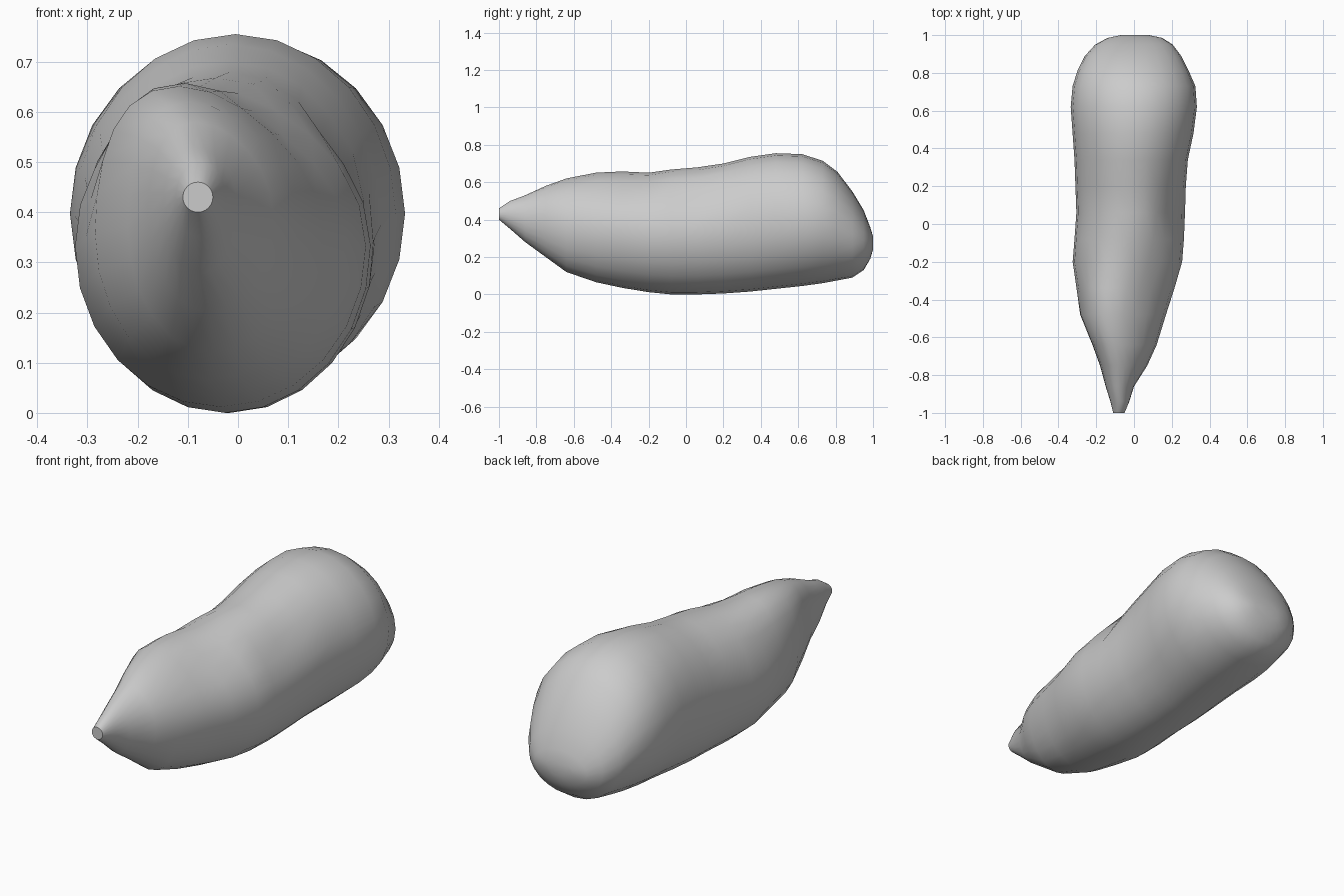
import bpy, bmesh, math
from mathutils import Vector

cube = bpy.data.objects.get("Cube")
if cube:
    bpy.data.objects.remove(cube, do_unlink=True)

SIDES = 24

# Cross-sections along the body: y, x min, x max, z min, z max, lean of the top
SECTIONS = [
    (-1.00, -.11, -.05, .40, .46, 0), (-.94, -.125, -.025, .35, .50, 0),
    (-.86, -.15, .00, .28, .53, -.01), (-.75, -.18, .07, .20, .58, -.03),
    (-.64, -.22, .12, .12, .62, -.05), (-.48, -.285, .17, .065, .652, -.06),
    (-.34, -.305, .215, .035, .66, -.06), (-.20, -.325, .255, .012, .652, -.04),
    (-.08, -.315, .265, .0, .668, -.02), (.06, -.305, .272, .0, .68, 0),
    (.20, -.31, .275, .005, .70, 0), (.34, -.315, .285, .015, .735, 0),
    (.48, -.325, .315, .03, .755, 0), (.62, -.335, .333, .045, .75, 0),
    (.73, -.325, .325, .06, .715, 0), (.81, -.30, .29, .075, .655, 0),
    (.89, -.26, .25, .09, .55, 0), (.95, -.205, .205, .13, .45, 0),
    (.985, -.14, .15, .19, .36, 0), (1.0, -.07, .08, .24, .31, 0),
]

# Shallow hollows in the skin: centre, radius, depth
DENTS = [
    (Vector((.21, .05, .55)), .13, .035),
    (Vector((.10, -.35, .58)), .14, .025),
    (Vector((-.25, -.28, .52)), .10, .03),
]


def ring(bm, y, x0, x1, z0, z1, lean):
    """One elliptical cross-section, with its top leaning sideways."""
    verts = []
    for i in range(SIDES):
        a = math.tau * i / SIDES
        c, s = math.cos(a), math.sin(a)
        p = Vector(((x0 + x1) / 2 + (x1 - x0) / 2 * c + lean * max(s, 0) ** 2,
                    y, (z0 + z1) / 2 + (z1 - z0) / 2 * s))
        inward = Vector((-c, 0, -s))
        for centre, radius, depth in DENTS:
            p += inward * depth * math.exp(-((p - centre).length / radius) ** 2)
        verts.append(bm.verts.new(p))
    return verts


# Lumpy body lofted through the cross-sections
bm = bmesh.new()
rings = [ring(bm, *s) for s in SECTIONS]
for a, b in zip(rings, rings[1:]):
    for i in range(SIDES):
        j = (i + 1) % SIDES
        bm.faces.new((a[i], a[j], b[j], b[i]))
bm.faces.new(rings[0])
bm.faces.new(rings[-1])
bmesh.ops.recalc_face_normals(bm, faces=bm.faces)

mesh = bpy.data.meshes.new("lumpy_body")
bm.to_mesh(mesh)
bm.free()
body = bpy.data.objects.new("lumpy_body", mesh)
bpy.context.collection.objects.link(body)

# Plain grey skin
grey = bpy.data.materials.new("plain grey")
grey.use_nodes = True
colour = (.6, .6, .6, 1)
grey.diffuse_color = colour
grey.node_tree.nodes["Principled BSDF"].inputs["Base Color"].default_value = colour
mesh.materials.append(grey)

bpy.ops.object.select_all(action="DESELECT")
body.select_set(True)
bpy.context.view_layer.objects.active = body
bpy.ops.object.shade_smooth_by_angle(angle=math.radians(50))
